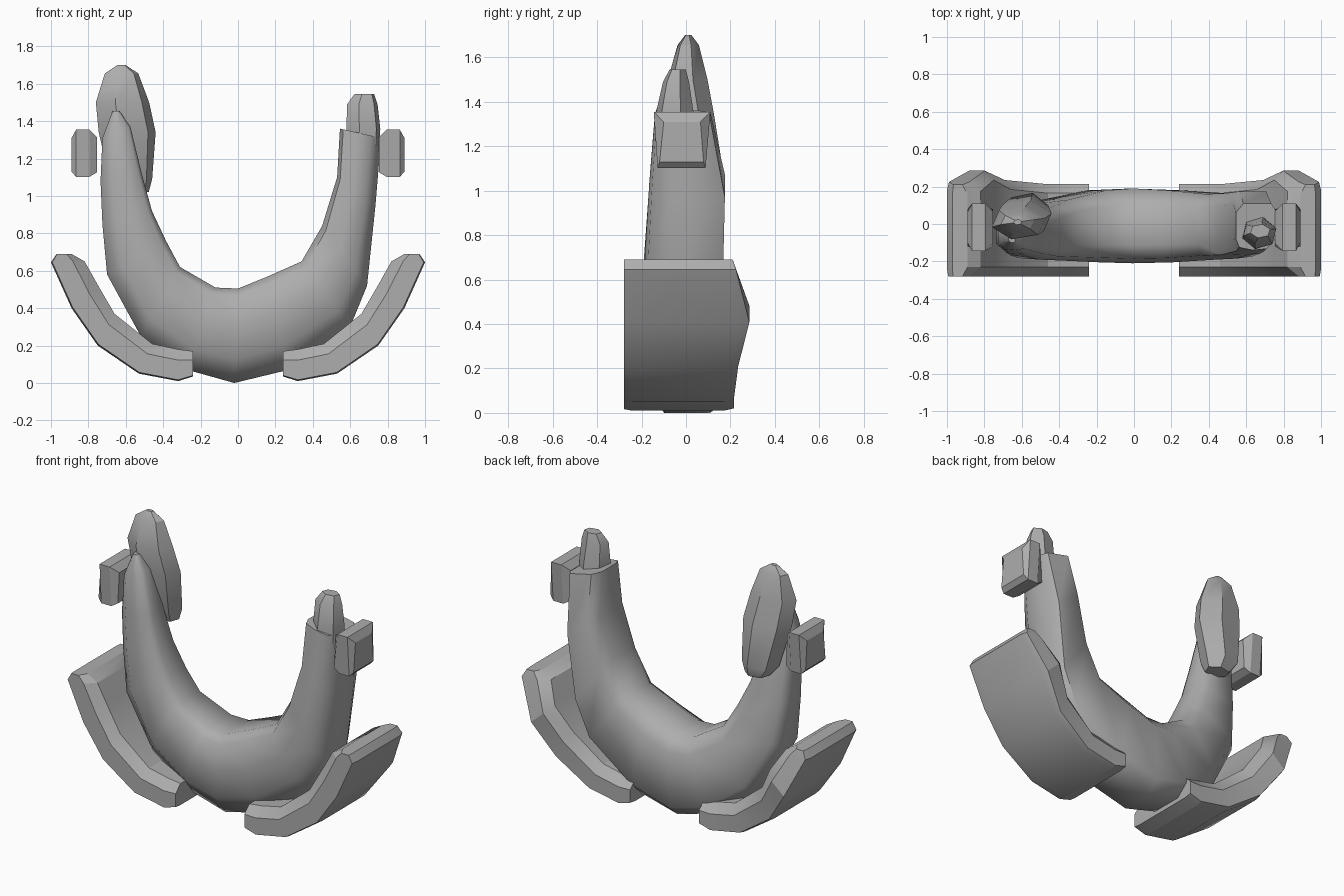
import bpy, bmesh, math

if "Cube" in bpy.data.objects:
    bpy.data.objects.remove(bpy.data.objects["Cube"])

grey = bpy.data.materials.new("plain grey")
grey.use_nodes = True
grey.diffuse_color = (0.42, 0.42, 0.42, 1)
grey.node_tree.nodes["Principled BSDF"].inputs["Base Color"].default_value = (0.42, 0.42, 0.42, 1)


def loft(name, rings, angle=30):
    """Skin a list of equal-length closed rings and cap both ends."""
    bm = bmesh.new()
    loops = [[bm.verts.new(p) for p in ring] for ring in rings]
    n = len(loops[0])
    for a, b in zip(loops, loops[1:]):
        for i in range(n):
            j = (i + 1) % n
            bm.faces.new((a[i], a[j], b[j], b[i]))
    bm.faces.new(loops[0])
    bm.faces.new(loops[-1][::-1])
    bmesh.ops.recalc_face_normals(bm, faces=bm.faces[:])
    mesh = bpy.data.meshes.new(name)
    bm.to_mesh(mesh)
    bm.free()
    mesh.materials.append(grey)
    ob = bpy.data.objects.new(name, mesh)
    bpy.context.collection.objects.link(ob)
    bpy.ops.object.select_all(action='DESELECT')
    bpy.context.view_layer.objects.active = ob
    ob.select_set(True)
    bpy.ops.object.shade_smooth_by_angle(angle=math.radians(angle))
    return ob


def oval(z, x0, x1, y0, y1, sides, turn):
    """Horizontal ring filling the given x and y extents."""
    return [((x0 + x1) / 2 + (x1 - x0) / 2 * math.cos(turn + math.tau * i / sides),
             (y0 + y1) / 2 + (y1 - y0) / 2 * math.sin(turn + math.tau * i / sides), z)
            for i in range(sides)]


# U-shaped body: outer x, z, inner x, z, front y, back y at each station
stations = [
    (-0.67, 1.455, -0.635, 1.455, -0.10, -0.05),
    (-0.725, 1.31, -0.575, 1.37, -0.14, 0.00),
    (-0.735, 1.08, -0.515, 1.12, -0.16, 0.03),
    (-0.725, 0.85, -0.46, 0.92, -0.175, 0.06),
    (-0.70, 0.58, -0.385, 0.76, -0.19, 0.09),
    (-0.52, 0.25, -0.31, 0.62, -0.195, 0.13),
    (-0.27, 0.07, -0.12, 0.51, -0.205, 0.18),
    (-0.02, 0.00, 0.00, 0.505, -0.21, 0.19),
    (0.27, 0.07, 0.16, 0.57, -0.205, 0.18),
    (0.60, 0.30, 0.34, 0.65, -0.19, 0.16),
    (0.69, 0.52, 0.45, 0.84, -0.185, 0.165),
    (0.735, 0.95, 0.53, 1.10, -0.165, 0.175),
    (0.765, 1.31, 0.545, 1.36, -0.14, 0.11),
]
section = [(0, .28), (0, .8), (.14, 1), (.82, 1), (1, .8), (1, .24), (.92, .06), (.6, 0), (.25, .03)]
loft("curved_body", [[(ox + (ix - ox) * s, f + (b - f) * t, oz + (iz - oz) * s)
                      for s, t in section]
                     for ox, oz, ix, iz, f, b in stations], 54)

# Tall horn on the right arm and short horn on the left arm
loft("right_horn", [oval(*row, 6, 0.26) for row in (
    (1.02, -0.63, -0.475, 0.02, 0.14),
    (1.09, -0.69, -0.455, -0.02, 0.17),
    (1.34, -0.75, -0.435, -0.065, 0.13),
    (1.50, -0.765, -0.47, -0.085, 0.10),
    (1.655, -0.715, -0.53, -0.04, 0.06),
    (1.70, -0.645, -0.60, -0.005, 0.025))], 32)
loft("left_horn", [oval(*row, 6, 0.3) for row in (
    (1.22, 0.57, 0.76, -0.13, 0.05),
    (1.36, 0.575, 0.765, -0.135, 0.035),
    (1.49, 0.58, 0.75, -0.105, 0.015),
    (1.545, 0.62, 0.73, -0.075, 0.0))], 32)

# Curved guard: outer x, z, inner x, z, front chamfer y, back y
guard = [
    (0.24, 0.035, 0.24, 0.17, -0.24, 0.215),
    (0.32, 0.01, 0.32, 0.18, -0.24, 0.215),
    (0.53, 0.05, 0.46, 0.21, -0.24, 0.215),
    (0.75, 0.20, 0.66, 0.37, -0.23, 0.235),
    (0.89, 0.40, 0.75, 0.525, -0.215, 0.285),
    (1.00, 0.645, 0.82, 0.65, -0.24, 0.225),
    (0.97, 0.69, 0.89, 0.69, -0.25, 0.21),
]


def guard_ring(side, ox, oz, ix, iz, front, back):
    profile = [(0, front), (.04, -0.28), (.66, -0.28), (1, -0.23),
               (1, back - 0.05), (.66, back), (.06, back), (0, back - 0.045)]
    return [(side * (ox + (ix - ox) * s), y, oz + (iz - oz) * s) for s, y in profile]


# Side pad: x, inset of its four-sided outline
pad = [(0.755, 0.04), (0.795, 0.0), (0.865, 0.0), (0.89, 0.045)]


def pad_ring(side, x, inset):
    return [(side * x, y, z) for y, z in (
        (-0.145 + inset, 1.355 - inset), (0.11 - inset, 1.355 - inset),
        (0.088 - inset * 0.2, 1.102 + inset * 0.6), (-0.128 + inset * 0.2, 1.102 + inset * 0.6))]


for label, side in (("left", 1), ("right", -1)):
    loft(label + "_guard", [guard_ring(side, *g) for g in guard], 26)
    loft(label + "_side_pad", [pad_ring(side, *p) for p in pad], 20)
